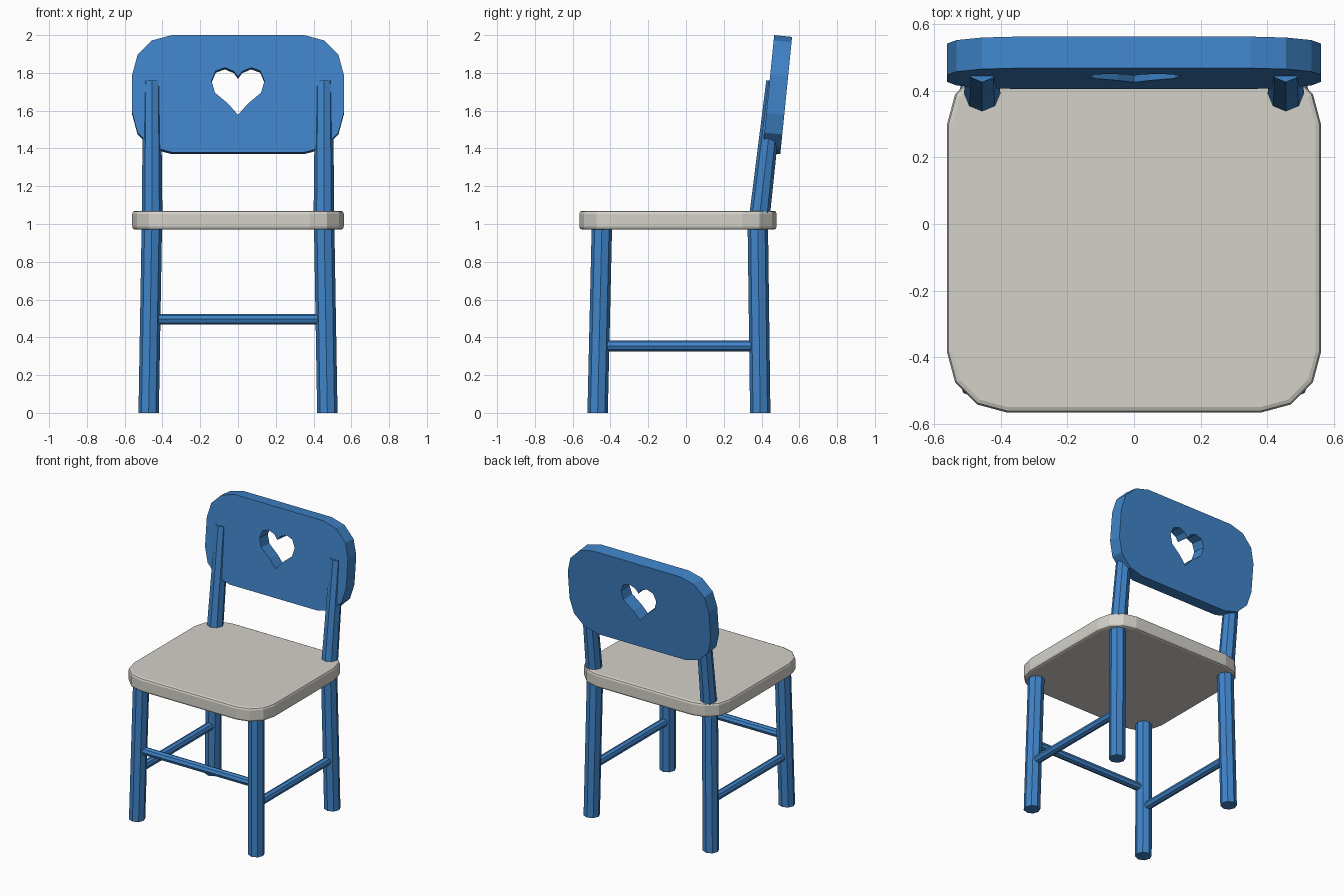
import bpy, bmesh
from math import sin, cos, pi
from mathutils import Vector

if "Cube" in bpy.data.objects:
    bpy.data.objects.remove(bpy.data.objects["Cube"])


def material(name, rgb):
    m = bpy.data.materials.new(name)
    m.diffuse_color = (*rgb, 1)
    m.use_nodes = True
    m.node_tree.nodes["Principled BSDF"].inputs["Base Color"].default_value = m.diffuse_color
    return m


BLUE = material("blue_paint", (0.05, 0.23, 0.58))
CREAM = material("pale_seat", (0.66, 0.64, 0.59))


def finish(name, bm, mat):
    bmesh.ops.recalc_face_normals(bm, faces=bm.faces)
    me = bpy.data.meshes.new(name)
    bm.to_mesh(me)
    bm.free()
    me.materials.append(mat)
    ob = bpy.data.objects.new(name, me)
    bpy.context.collection.objects.link(ob)
    return ob


def rounded_rect(x, lo, hi, r, steps=3):
    """Outline of a rectangle spanning +-x and lo..hi with rounded corners."""
    corners = [(x - r, hi - r), (r - x, hi - r), (r - x, lo + r), (x - r, lo + r)]
    return [(cx + r * cos((q + i / steps) * pi / 2), cy + r * sin((q + i / steps) * pi / 2))
            for q, (cx, cy) in enumerate(corners) for i in range(steps + 1)]


def rod(name, p0, p1, r0, r1, u=(1, 0, 0), v=(0, 1, 0), n=8):
    """Tapered octagonal rod whose end rings lie in the u-v plane."""
    bm = bmesh.new()
    u, v = Vector(u), Vector(v)
    rings = [[bm.verts.new(Vector(p) + r * (u * cos(2 * pi * i / n) + v * sin(2 * pi * i / n)))
              for i in range(n)] for p, r in ((p0, r0), (p1, r1))]
    a, b = rings
    bm.faces.new(a)
    bm.faces.new(b)
    for i in range(n):
        j = (i + 1) % n
        bm.faces.new((a[i], a[j], b[j], b[i]))
    return finish(name, bm, BLUE)


# Seat: rounded slab with softened rims
bm = bmesh.new()
base = bm.faces.new([bm.verts.new((x, y, 0.97)) for x, y in rounded_rect(0.56, -0.565, 0.48, 0.18)])
ext = bmesh.ops.extrude_face_region(bm, geom=[base])["geom"]
bmesh.ops.translate(bm, vec=(0, 0, 0.1), verts=[g for g in ext if isinstance(g, bmesh.types.BMVert)])
if base.is_valid is False:
    bmesh.ops.holes_fill(bm, edges=bm.edges)
rims = [e for e in bm.edges if abs(e.verts[0].co.z - e.verts[1].co.z) < 1e-4]
bmesh.ops.bevel(bm, geom=rims, offset=0.016, segments=2, profile=0.5, affect='EDGES')
finish("seat", bm, CREAM)

# Backrest: tilted rounded panel with a heart-shaped hole
TILT, TOP = 0.1, Vector((0, 0.467, 2.0))
up, back = Vector((0, sin(TILT), cos(TILT))), Vector((0, cos(TILT), -sin(TILT)))
half_heart = [(0.022, 1.808), (0.07, 1.828), (0.118, 1.81), (0.14, 1.757),
              (0.122, 1.695), (0.05, 1.635)]
heart = ([(0, 1.778)] + half_heart + [(0, 1.577)] + [(-x, z) for x, z in reversed(half_heart)])
outline = rounded_rect(0.56, -0.624, 0, 0.21)
hole = [(x, (z - 2.0) / cos(TILT)) for x, z in heart]
bm = bmesh.new()
layers = []
for depth in (0, 0.095):
    edges, loops = [], []
    for pts in (outline, hole):
        vs = [bm.verts.new(TOP + Vector((x, 0, 0)) + up * h + back * depth) for x, h in pts]
        edges += [bm.edges.new((vs[i - 1], vs[i])) for i in range(len(vs))]
        loops.append(vs)
    bmesh.ops.triangle_fill(bm, use_beauty=True, use_dissolve=False, edges=edges, normal=back)
    layers.append(loops)
for f, b in zip(*layers):
    for i in range(len(f)):
        bm.faces.new((f[i - 1], f[i], b[i], b[i - 1]))
finish("backrest", bm, BLUE)

# Legs, back posts and side stretchers, mirrored left and right
for side, s in (("left", -1), ("right", 1)):
    rod(f"front_leg_{side}", (s * 0.473, -0.468, 0), (s * 0.456, -0.445, 1.0), 0.054, 0.054)
    rod(f"back_leg_{side}", (s * 0.473, 0.393, 0), (s * 0.456, 0.38, 1.0), 0.054, 0.054)
    rod(f"back_post_{side}", (s * 0.455, 0.388, 1.03), (s * 0.455, 0.472, 1.76), 0.055, 0.047)
    rod(f"side_stretcher_{side}", (s * 0.467, -0.46, 0.355), (s * 0.467, 0.388, 0.355),
        0.029, 0.029, v=(0, 0, 1))

# Front stretcher
rod("front_stretcher", (-0.464, -0.457, 0.496), (0.464, -0.457, 0.496),
    0.028, 0.028, u=(0, 1, 0), v=(0, 0, 1))
